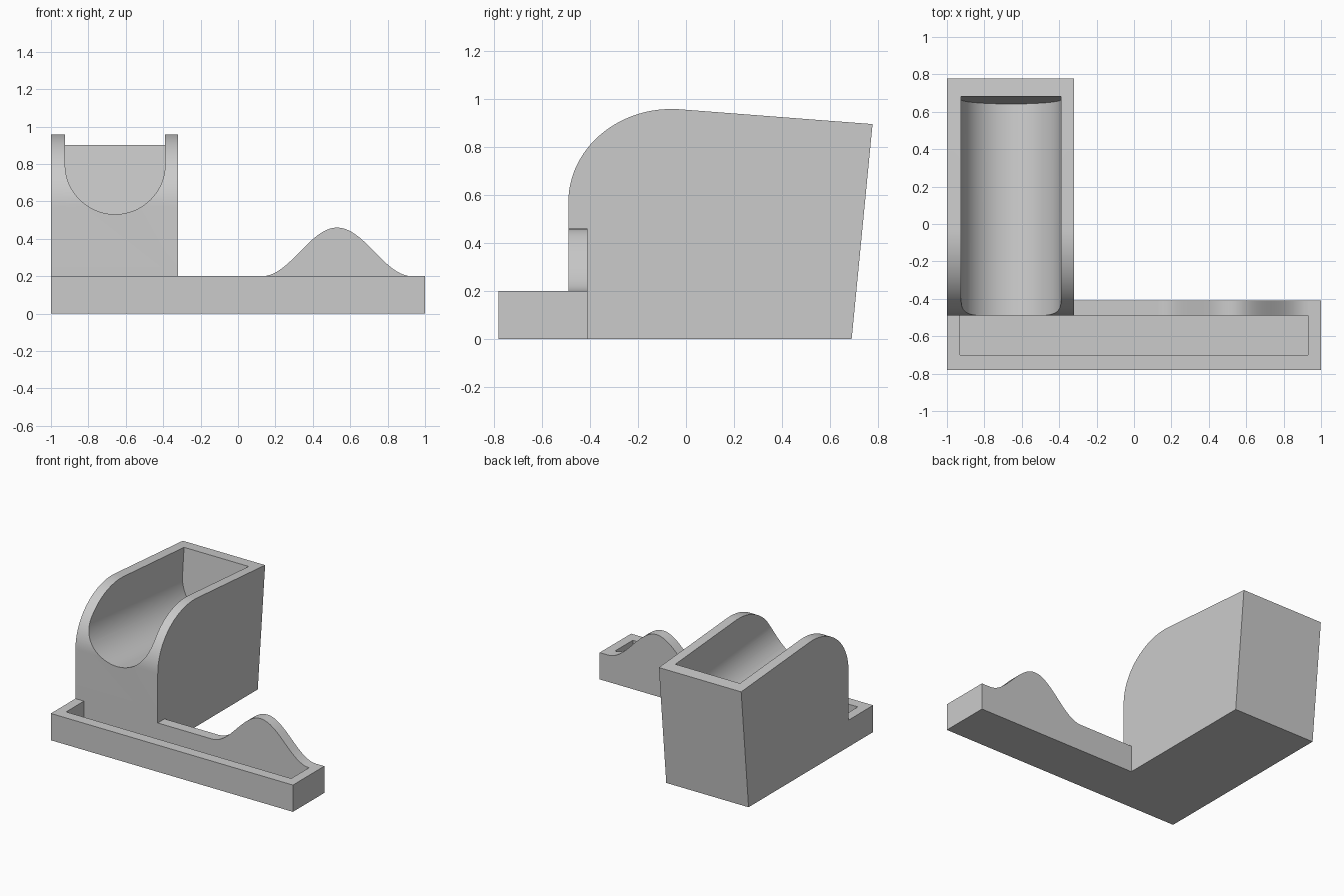
import bpy, bmesh, math
from mathutils import Vector, Matrix

cube = bpy.data.objects.get("Cube")
if cube:
    bpy.data.objects.remove(cube, do_unlink=True)

GREY = (0.6, 0.6, 0.6, 1)
grey = bpy.data.materials.new("plain grey")
grey.use_nodes = True
grey.diffuse_color = GREY
grey.node_tree.nodes["Principled BSDF"].inputs["Base Color"].default_value = GREY


def prism(name, outline, sweep):
    """Closed solid made by sweeping an outline of 3D points along a vector."""
    bm = bmesh.new()
    face = bm.faces.new([bm.verts.new(p) for p in outline])
    moved = bmesh.ops.extrude_face_region(bm, geom=[face])["geom"]
    bmesh.ops.translate(bm, vec=Vector(sweep),
                        verts=[g for g in moved if isinstance(g, bmesh.types.BMVert)])
    bmesh.ops.recalc_face_normals(bm, faces=bm.faces)
    mesh = bpy.data.meshes.new(name)
    bm.to_mesh(mesh)
    bm.free()
    mesh.materials.append(grey)
    obj = bpy.data.objects.new(name, mesh)
    bpy.context.collection.objects.link(obj)
    return obj


def box(name, x0, x1, y0, y1, z0, z1):
    outline = [(x0, y0, z0), (x1, y0, z0), (x1, y1, z0), (x0, y1, z0)]
    return prism(name, outline, (0, 0, z1 - z0))


def cut(target, cutter):
    """Carve the cutter out of the target and discard the cutter."""
    cutter.hide_render = True
    mod = target.modifiers.new("cut", "BOOLEAN")
    mod.operation = "DIFFERENCE"
    mod.solver = "EXACT"
    mod.object = cutter
    bpy.ops.object.select_all(action="DESELECT")
    bpy.context.view_layer.objects.active = target
    target.select_set(True)
    bpy.ops.object.modifier_apply(modifier=mod.name)
    bpy.data.objects.remove(cutter, do_unlink=True)


def smooth(obj):
    bpy.ops.object.select_all(action="DESELECT")
    bpy.context.view_layer.objects.active = obj
    obj.select_set(True)
    bpy.ops.object.shade_smooth_by_angle(angle=math.radians(30))


RIM, BACK, FRONT = 0.2, -0.41, -0.49

# Long shallow tray with a rectangular pocket
tray = box("tray", -1, 1, -0.78, BACK, 0, RIM)
cut(tray, box("pocket_cutter", -0.93, 0.93, -0.70, FRONT, 0.07, 0.5))

# Bell-shaped backrest on the rear rim
N = 40
bell = []
for i in range(N + 1):
    t = i / N
    bell.append((0.13 + 0.8 * t, FRONT, RIM + 0.13 * (1 - math.cos(2 * math.pi * t))))
hill = prism("backrest_hill", bell, (0, BACK - FRONT, 0))
smooth(hill)

# Tall holder: side profile with rounded front shoulder and leaning back
side = [(BACK, 0), (BACK, RIM), (FRONT, RIM)]
for i in range(33):
    a = math.radians(94) * i / 32
    side.append((-0.06 - 0.43 * math.cos(a), 0.57 + 0.388 * math.sin(a)))
side += [(0.777, 0.895), (0.69, 0)]
holder = prism("holder", [(-1, y, z) for y, z in side], (0.68, 0, 0))

# Round-bottomed channel, tilted down toward the back
R, CX, TILT = 0.267, -0.657, math.radians(5)
u_shape = [(-R, 0, 0.6)]
for i in range(49):
    a = math.pi * (1 + i / 48)
    u_shape.append((R * math.cos(a), 0, R * math.sin(a)))
u_shape.append((R, 0, 0.6))
channel = prism("channel_cutter", u_shape, (0, 1.39, 0))
# The far end of the channel stays parallel to the leaning back wall
tilt = Matrix.Rotation(-TILT, 4, "X")
end = tilt @ Vector((0, 1.39, 0))
origin = Vector((CX, 0.665 - end.y, 0.698 - end.z))
channel.data.transform(Matrix.Translation(origin) @ tilt)
cut(holder, channel)
smooth(holder)
